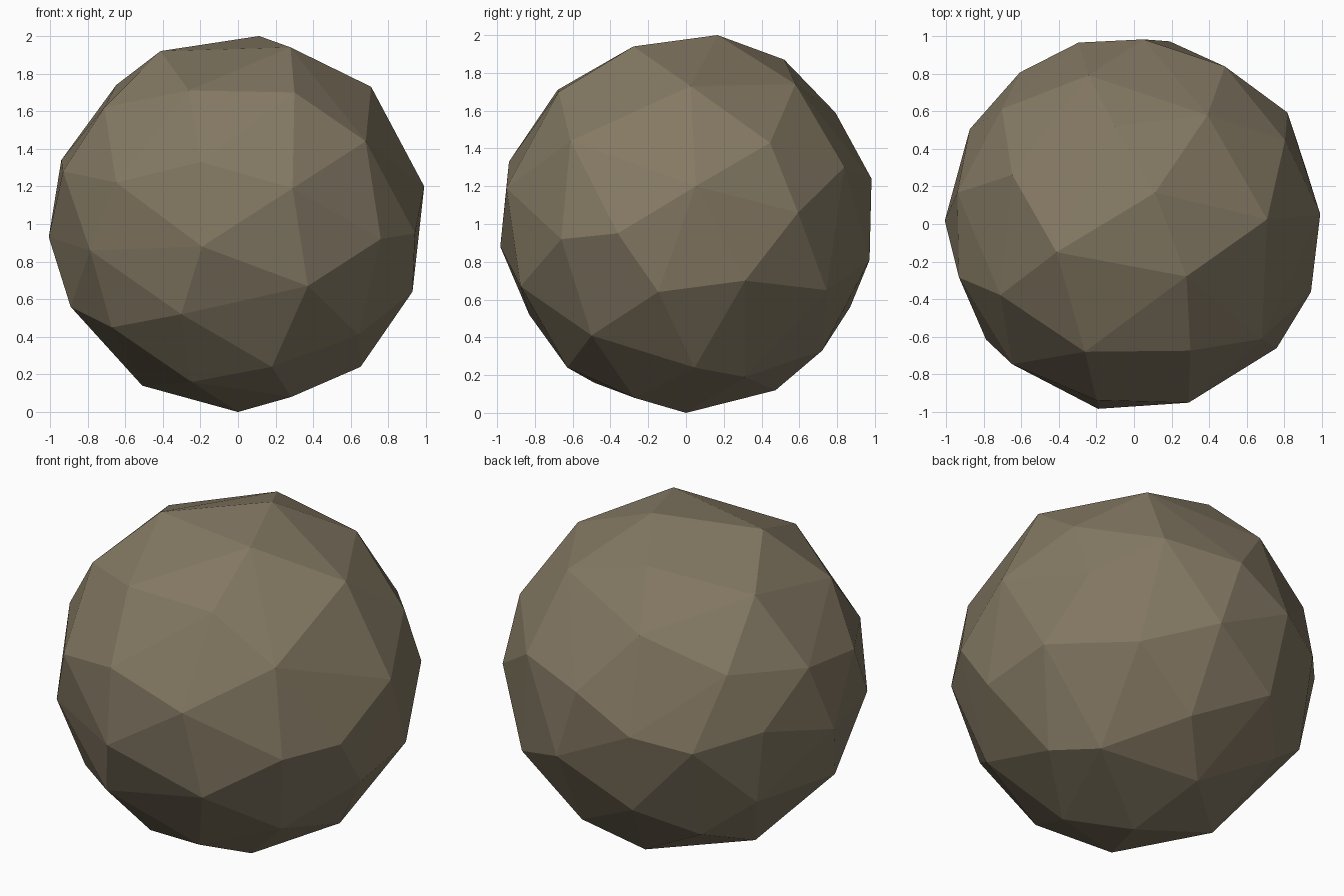
import bpy
import bmesh
from math import cos, sin, radians, sqrt

# Remove the default object
default = bpy.data.objects.get("Cube")
if default:
    bpy.data.objects.remove(default, do_unlink=True)


def make_material(name, colour):
    material = bpy.data.materials.new(name)
    material.use_nodes = True
    material.diffuse_color = colour
    shader = next(n for n in material.node_tree.nodes if n.type == "BSDF_PRINCIPLED")
    shader.inputs["Base Color"].default_value = colour
    return material


def corner_position(angle, height):
    """Place one chipped corner: angle in degrees, height in percent of the radius."""
    level = height / 100
    radius = 1 + 0.01 * (1 + level)          # the crown bulges very slightly
    reach = sqrt(max(radius * radius - level * level, 0))
    return reach * cos(radians(angle)), reach * sin(radians(angle)), 1 + level


# Corners of the boulder, spiralling down from the crown to the foot
crown = [(56, 100), (315, 94), (200, 92), (101, 87)]
shoulder = [(56, 74), (158, 74), (2, 73), (249, 71), (294, 70), (208, 62), (107, 59)]
upper_band = [(318, 44), (29, 43), (139, 40), (170, 34), (258, 33), (60, 30),
              (197, 28), (87, 24), (229, 22), (3, 20), (287, 19)]
waist = [(36, 6), (150, 6), (107, 5), (127, -3), (339, -5), (179, -7),
         (319, -8), (259, -12), (218, -14), (79, -19)]
lower_band = [(19, -30), (293, -33), (52, -35), (351, -36), (150, -40),
              (106, -44), (190, -44), (250, -48), (217, -55), (322, -59),
              (131, -62), (75, -67)]
foot = [(4, -76), (286, -76), (32, -81), (243, -84), (173, -86),
        (97, -88), (316, -92), (139, -100)]


def build_boulder(name, bands, material):
    """Wrap the corners of all bands in a flat-faceted convex skin."""
    bm = bmesh.new()
    for band in bands:
        for angle, height in band:
            bm.verts.new(corner_position(angle, height))
    hull = bmesh.ops.convex_hull(bm, input=bm.verts[:])
    loose = [v for v in hull["geom_interior"] if isinstance(v, bmesh.types.BMVert)]
    bmesh.ops.delete(bm, geom=loose, context="VERTS")
    bmesh.ops.recalc_face_normals(bm, faces=bm.faces[:])
    for face in bm.faces:
        face.smooth = False
    mesh = bpy.data.meshes.new(name)
    bm.to_mesh(mesh)
    bm.free()
    mesh.materials.append(material)
    boulder = bpy.data.objects.new(name, mesh)
    bpy.context.collection.objects.link(boulder)
    return boulder


stone = make_material("warm grey stone", (0.23, 0.19, 0.125, 1))
build_boulder("boulder", [crown, shoulder, upper_band, waist, lower_band, foot], stone)
